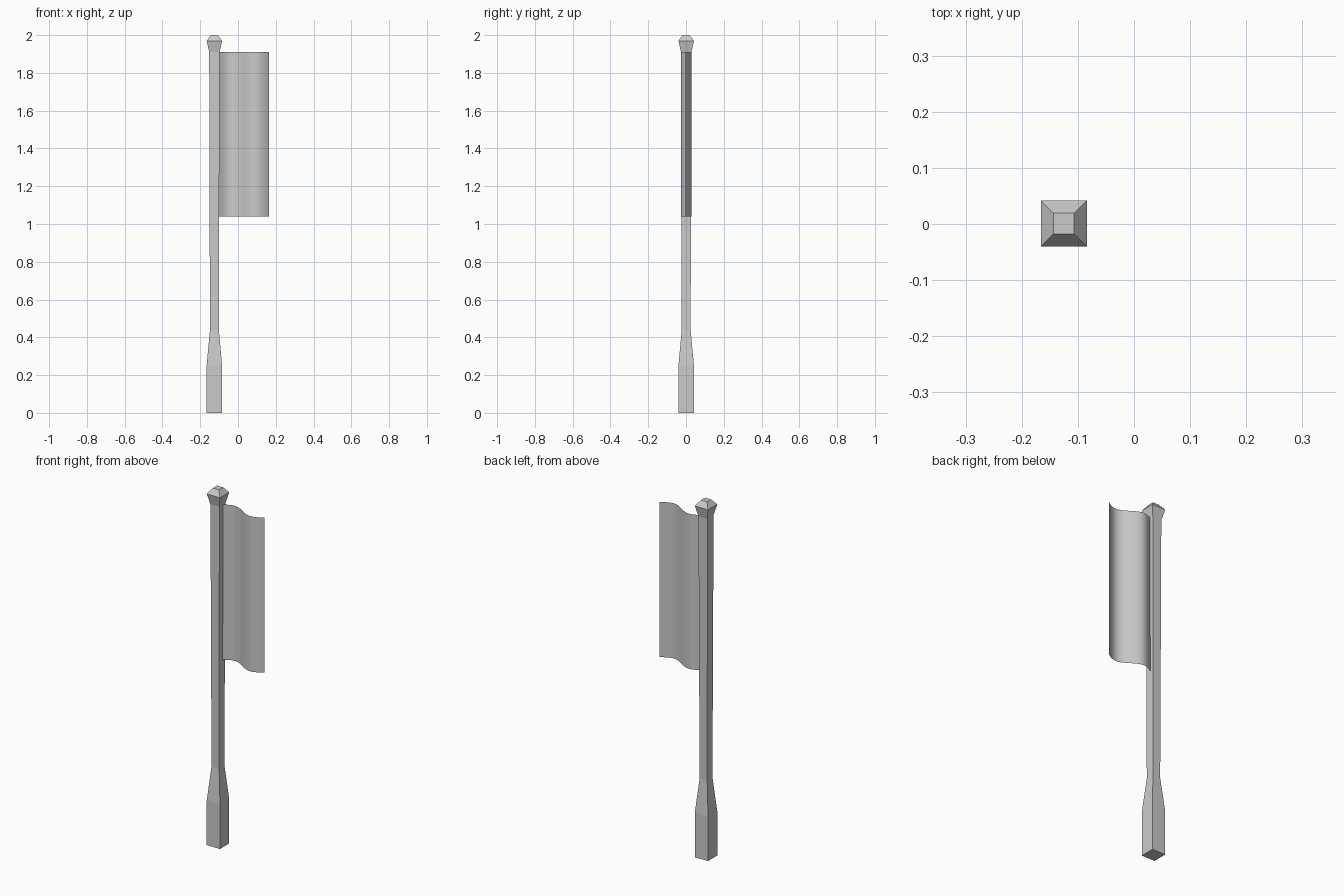
import bpy, bmesh, math

if "Cube" in bpy.data.objects:
    bpy.data.objects.remove(bpy.data.objects["Cube"])

grey = bpy.data.materials.new("plain grey")
grey.diffuse_color = (0.6, 0.6, 0.6, 1)
grey.use_nodes = True
grey.node_tree.nodes["Principled BSDF"].inputs["Base Color"].default_value = grey.diffuse_color


def add_object(name, bm):
    mesh = bpy.data.meshes.new(name)
    bm.to_mesh(mesh)
    bm.free()
    mesh.materials.append(grey)
    obj = bpy.data.objects.new(name, mesh)
    bpy.context.collection.objects.link(obj)
    return obj


# Square post: (height, half width) rings with capped ends
CX, CY = -0.125, 0.001
profile = [(0, 0.041), (0.25, 0.041), (0.44, 0.0235),
           (1.91, 0.0275), (1.97, 0.041), (2.0, 0.0185)]
bm = bmesh.new()
rings = [[bm.verts.new((CX + sx * h, CY + sy * h, z))
          for sx, sy in ((-1, -1), (1, -1), (1, 1), (-1, 1))] for z, h in profile]
for low, high in zip(rings, rings[1:]):
    for i in range(4):
        j = (i + 1) % 4
        bm.faces.new((low[i], low[j], high[j], high[i]))
bm.faces.new(rings[0][::-1])
bm.faces.new(rings[-1])
add_object("post", bm)

# Wavy banner: one thin sheet following a sine curve
X0, X1, STEPS = -0.10, 0.163, 32
bm = bmesh.new()
columns = []
for k in range(STEPS + 1):
    x = X0 + (X1 - X0) * k / STEPS
    y = 0.001 + 0.0285 * math.sin(math.tau * (x + 0.108) / 0.271)
    columns.append([bm.verts.new((x, y, z)) for z in (1.04, 1.91)])
for a, b in zip(columns, columns[1:]):
    bm.faces.new((a[0], b[0], b[1], a[1])).smooth = True
add_object("banner", bm)
